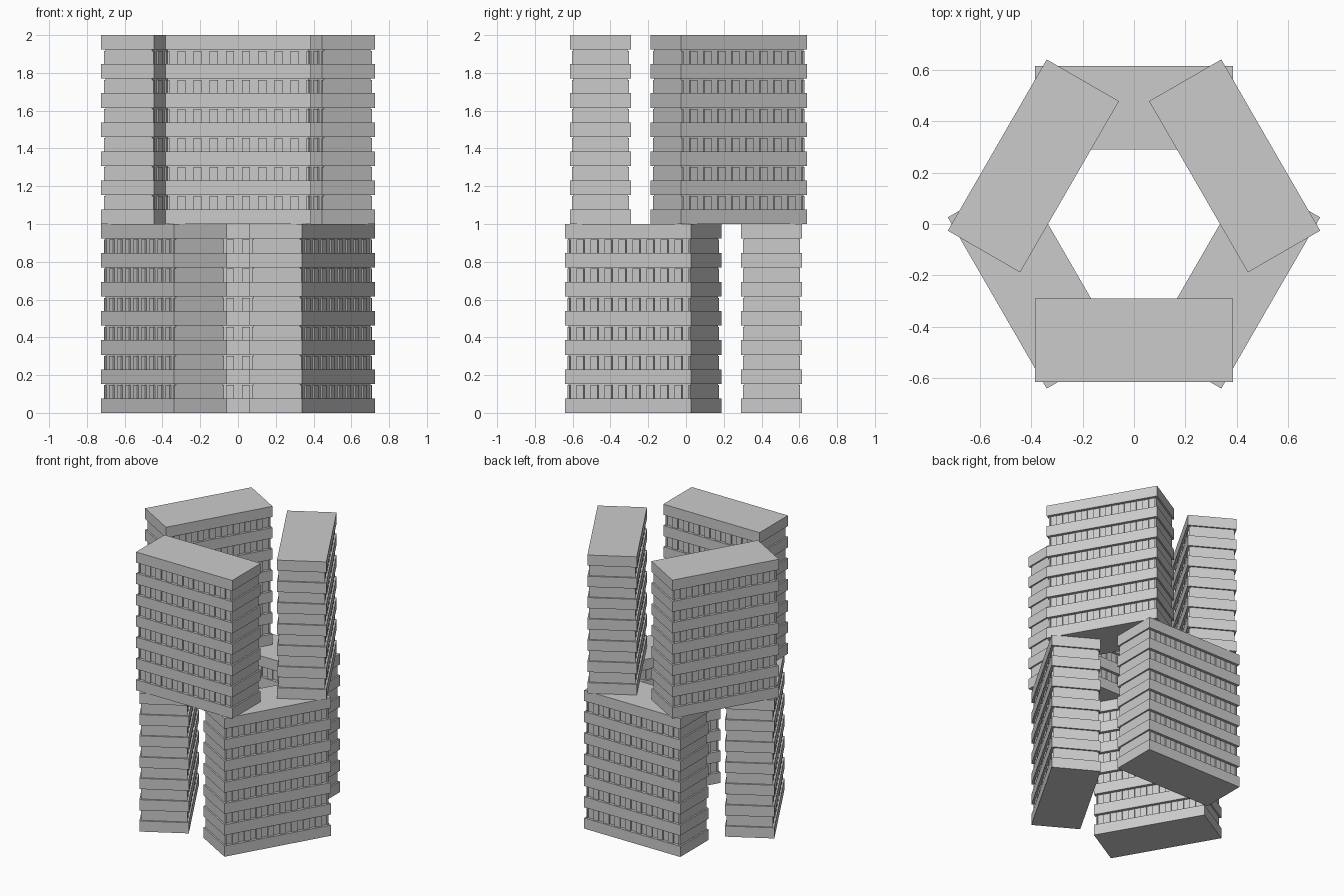
import bpy, bmesh, math
from mathutils import Matrix, Vector

cube = bpy.data.objects.get("Cube")
if cube:
    bpy.data.objects.remove(cube, do_unlink=True)

LENGTH, WIDTH, RADIUS = 0.77, 0.325, 0.4525
FLOOR = 1 / 13            # height of one band or one window row
END_INSET = 0.0106        # short walls behind the bands
POST_INSET = 0.0106       # post fronts behind the bands
WALL_INSET = 0.02         # long walls behind the bands
BAYS, POST_WIDTH, POST_HEIGHT = 9, 0.043, 0.071

concrete = bpy.data.materials.new("light_grey_concrete")
concrete.use_nodes = True
grey = (0.6, 0.6, 0.6, 1)
concrete.diffuse_color = grey
concrete.node_tree.nodes["Principled BSDF"].inputs["Base Color"].default_value = grey


def add_box(bm, x0, x1, y0, y1, z0, z1):
    size = Vector((x1 - x0, y1 - y0, z1 - z0))
    centre = Vector((x0 + x1, y0 + y1, z0 + z1)) / 2
    bmesh.ops.create_cube(bm, size=1, matrix=Matrix.Translation(centre) @ Matrix.Diagonal(size).to_4x4())


def make_part(name, build, angle, base):
    bm = bmesh.new()
    build(bm)
    mesh = bpy.data.meshes.new(name)
    bm.to_mesh(mesh)
    bm.free()
    mesh.materials.append(concrete)
    part = bpy.data.objects.new(name, mesh)
    bpy.context.collection.objects.link(part)
    # Local x points outward from the middle of the ring
    part.location = (RADIUS * math.cos(angle), RADIUS * math.sin(angle), base)
    part.rotation_euler.z = angle


# Projecting bands, one per storey plus the roof
def bands(bm):
    for i in range(7):
        z = 2 * i * FLOOR
        add_box(bm, -WIDTH / 2, WIDTH / 2, -LENGTH / 2, LENGTH / 2, z, z + FLOOR)


# Recessed walls between the bands
def walls(bm):
    x, y = WIDTH / 2 - WALL_INSET, LENGTH / 2 - END_INSET
    for i in range(6):
        z = (2 * i + 1) * FLOOR
        add_box(bm, -x, x, -y, y, z, z + FLOOR)


# Shallow posts dividing each storey into window bays on both long sides
def posts(bm):
    limit = LENGTH / 2 - END_INSET
    x = WIDTH / 2 - POST_INSET
    for i in range(6):
        z = (2 * i + 1) * FLOOR
        for j in range(BAYS + 1):
            y = (j / BAYS - 0.5) * LENGTH
            y0, y1 = max(y - POST_WIDTH / 2, -limit), min(y + POST_WIDTH / 2, limit)
            for side in (-1, 1):
                a, b = sorted((side * x, side * (x - 0.02)))
                add_box(bm, a, b, y0, y1, z, z + POST_HEIGHT)


# Two rings of three blocks, the upper ring turned half a step
blocks = {
    "lower_back": (90, 0), "lower_left": (-30, 0), "lower_right": (210, 0),
    "upper_front": (-90, 1), "upper_left": (30, 1), "upper_right": (150, 1),
}
for name, (degrees, base) in blocks.items():
    for label, build in (("bands", bands), ("walls", walls), ("posts", posts)):
        make_part(f"{name}_{label}", build, math.radians(degrees), base)
